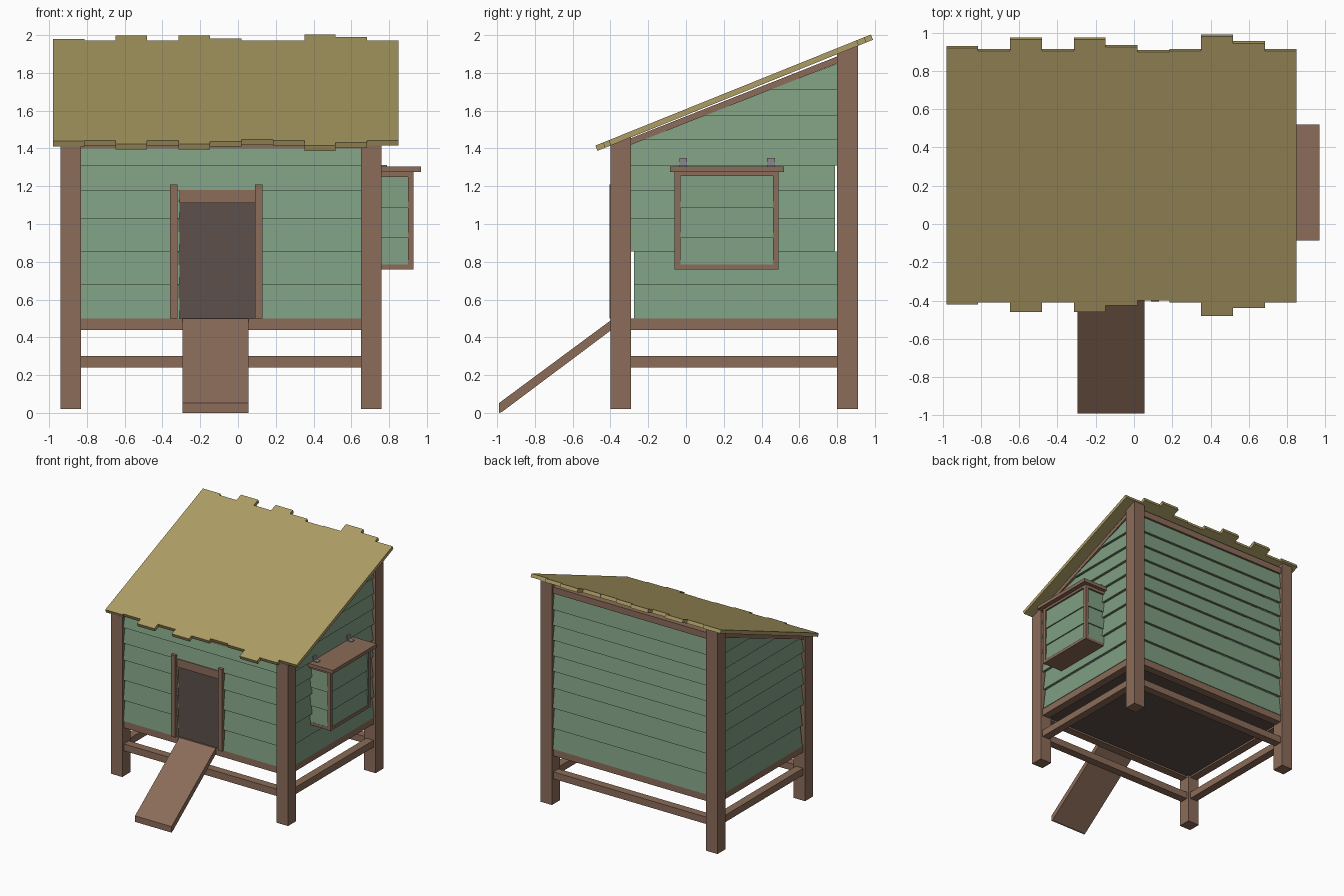
import bpy, bmesh, math
from mathutils import Vector

if "Cube" in bpy.data.objects:
    bpy.data.objects.remove(bpy.data.objects["Cube"])


def material(name, rgb):
    m = bpy.data.materials.new(name)
    m.diffuse_color = (*rgb, 1)
    m.use_nodes = True
    m.node_tree.nodes["Principled BSDF"].inputs["Base Color"].default_value = m.diffuse_color
    return m


GREEN = material("green_paint", (0.21, 0.34, 0.22))
BROWN = material("brown_wood", (0.26, 0.15, 0.10))
ROOF = material("roof_wood", (0.42, 0.34, 0.13))
DARK = material("dark_wood", (0.11, 0.08, 0.07))
METAL = material("hinge_metal", (0.25, 0.25, 0.27))
SLOPE = 0.403


def finish(name, bm, mat):
    bmesh.ops.recalc_face_normals(bm, faces=bm.faces)
    me = bpy.data.meshes.new(name)
    bm.to_mesh(me)
    bm.free()
    me.materials.append(mat)
    ob = bpy.data.objects.new(name, me)
    bpy.context.collection.objects.link(ob)
    return ob


def loft(bm, a, b):
    """Closed solid between two matching outlines."""
    va, vb = [bm.verts.new(p) for p in a], [bm.verts.new(p) for p in b]
    bm.faces.new(va)
    bm.faces.new(vb[::-1])
    n = len(va)
    for i in range(n):
        bm.faces.new((va[i], va[(i + 1) % n], vb[(i + 1) % n], vb[i]))


def prism(name, yz, x0, x1, mat):
    """Side profile (y, z) extruded along x."""
    bm = bmesh.new()
    loft(bm, [(x0, y, z) for y, z in yz], [(x1, y, z) for y, z in yz])
    return finish(name, bm, mat)


def box(name, x0, x1, y0, y1, z0, z1, mat=BROWN):
    return prism(name, [(y0, z0), (y1, z0), (y1, z1), (y0, z1)], x0, x1, mat)


def siding(name, u, n, face, rows, tilt=0.022, clip=None):
    """Lapped boards; u = wall direction, n = outward; rows = (u0, u1, z0, z1)."""
    u, n = Vector((*u, 0)), Vector((*n, 0))
    bm = bmesh.new()
    for u0, u1, z0, z1 in rows:
        prof = [(face, z0), (face - tilt, z1), (face - tilt - 0.018, z1), (face - 0.018, z0)]
        loft(bm, *[[u * e + n * d + Vector((0, 0, z)) for d, z in prof] for e in (u0, u1)])
    if clip:
        cut = bmesh.ops.bisect_plane(bm, geom=bm.verts[:] + bm.edges[:] + bm.faces[:],
                                     plane_co=clip[0], plane_no=clip[1], clear_outer=True)
        edges = [g for g in cut["geom_cut"] if isinstance(g, bmesh.types.BMEdge)]
        bmesh.ops.holes_fill(bm, edges=edges, sides=0)
    return finish(name, bm, GREEN)


def under_roof(y):
    return 1.415 + SLOPE * (y + 0.40)


# Corner posts, tops cut to the roof slope
for side, x0 in (("left", -0.94), ("right", 0.65)):
    for end, y0 in (("front", -0.40), ("back", 0.80)):
        y1 = y0 + 0.11
        prism(f"{end}_{side}_post",
              [(y0, 0.02), (y1, 0.02), (y1, under_roof(y1)), (y0, under_roof(y0))],
              x0, x0 + 0.11, BROWN)

# Lower rails and sill rails
for part, z0 in (("lower_rail", 0.24), ("sill", 0.44)):
    for end, yc in (("front", -0.345), ("back", 0.855)):
        box(f"{end}_{part}", -0.83, 0.65, yc - 0.035, yc + 0.035, z0, z0 + 0.06)
    for side, xc in (("left", -0.885), ("right", 0.705)):
        box(f"{side}_{part}", xc - 0.035, xc + 0.035, -0.29, 0.80, z0, z0 + 0.06)

# Top beams and sloped side beams
box("front_top_beam", -0.83, 0.65, -0.375, -0.31, 1.40, 1.425)
box("back_top_beam", -0.83, 0.65, 0.82, 0.895, 1.85, 1.905)
for side, xc in (("left", -0.885), ("right", 0.705)):
    prism(f"{side}_top_beam", [(-0.29, 1.42), (0.80, 1.85), (0.80, 1.887), (-0.29, 1.455)],
          xc - 0.04, xc + 0.04, BROWN)

# Floor
box("floor", -0.87, 0.69, -0.33, 0.84, 0.455, 0.50, DARK)

# Wall siding
LEVELS = [0.50, 0.68, 0.855, 1.03, 1.175, 1.31, 1.445, 1.575, 1.71, 1.88]
rows = list(zip(LEVELS, LEVELS[1:]))
clip = ((0, -0.29, 1.428), (0, -0.386, 1))
side_rows = [(-0.275 if i < 2 else -0.29, 0.79 if 1 < i < 5 else 0.80, a, b)
             for i, (a, b) in enumerate(rows)]
siding("right_siding", (0, 1), (1, 0), 0.745, side_rows, clip=clip)
siding("left_siding", (0, 1), (-1, 0), 0.925, side_rows, clip=clip)
siding("back_siding", (1, 0), (0, 1), 0.895, [(-0.83, 0.65, a, b) for a, b in rows])
front_rows = []
for a, b in rows[:6]:
    b = min(b, 1.42)
    if b < 1.2:
        front_rows += [(-0.83, -0.31, a, b), (0.10, 0.65, a, b)]
    else:
        front_rows.append((-0.83, 0.65, a, b))
siding("front_siding", (1, 0), (0, -1), 0.385, front_rows)

# Door with frame
box("door", -0.315, 0.105, -0.372, -0.352, 0.50, 1.13, DARK)
box("door_header", -0.31, 0.09, -0.39, -0.35, 1.11, 1.18)
box("door_left_jamb", -0.36, -0.32, -0.405, -0.36, 0.50, 1.21)
box("door_right_jamb", 0.09, 0.13, -0.405, -0.36, 0.50, 1.21)

# Ramp
prism("ramp", [(-0.99, 0.0), (-0.975, 0.005), (-0.36, 0.465), (-0.36, 0.50), (-0.385, 0.50),
               (-0.99, 0.052)], -0.295, 0.055, BROWN)

# Nest box on the right wall
box("nest_floor", 0.71, 0.92, -0.055, 0.485, 0.76, 0.785)
LV = [0.78, 0.925, 1.085, 1.26]
nest = list(zip(LV, LV[1:]))
siding("nest_outer_siding", (0, 1), (1, 0), 0.924, [(-0.035, 0.465, a, b) for a, b in nest], 0.01)
siding("nest_front_siding", (1, 0), (0, -1), 0.054, [(0.71, 0.915, a, b) for a, b in nest], 0.01)
siding("nest_back_siding", (1, 0), (0, 1), 0.484, [(0.71, 0.915, a, b) for a, b in nest], 0.01)
for name, y0 in (("front", -0.06), ("back", 0.46)):
    box(f"nest_{name}_corner", 0.90, 0.93, y0, y0 + 0.03, 0.76, 1.275)
    box(f"nest_{name}_top_trim", 0.71, 0.93, y0, y0 + 0.03, 1.25, 1.275)
box("nest_bottom_trim", 0.90, 0.93, -0.06, 0.49, 0.76, 0.785)
box("nest_top_trim", 0.90, 0.93, -0.06, 0.49, 1.255, 1.275)
box("nest_lid", 0.73, 0.97, -0.085, 0.52, 1.275, 1.305)

# Hinges: one leaf on the wall, one on the lid
for i, yc in enumerate((-0.015, 0.45)):
    box(f"hinge_{i}_wall_leaf", 0.725, 0.75, yc - 0.02, yc + 0.02, 1.30, 1.35, METAL)
    box(f"hinge_{i}_lid_leaf", 0.745, 0.79, yc - 0.02, yc + 0.02, 1.303, 1.312, METAL)

# Roof planks with uneven ends
FRONT = [-.42, -.41, -.46, -.41, -.46, -.425, -.40, -.41, -.48, -.44, -.41]
BACK = [.93, .915, .975, .915, .975, .935, .91, .915, .99, .955, .915]
ang = math.atan(SLOPE)
dy, dz = 0.03 * math.sin(ang), 0.03 * math.cos(ang)
W = 1.83 / 11
for i, (yf, yb) in enumerate(zip(FRONT, BACK)):
    a, b = yf + dy, yb
    za, zb = under_roof(a), under_roof(b)
    prism(f"roof_plank_{i + 1}", [(a, za), (b, zb), (b - dy, zb + dz), (a - dy, za + dz)],
          -0.98 + i * W, -0.98 + (i + 1) * W, ROOF)
